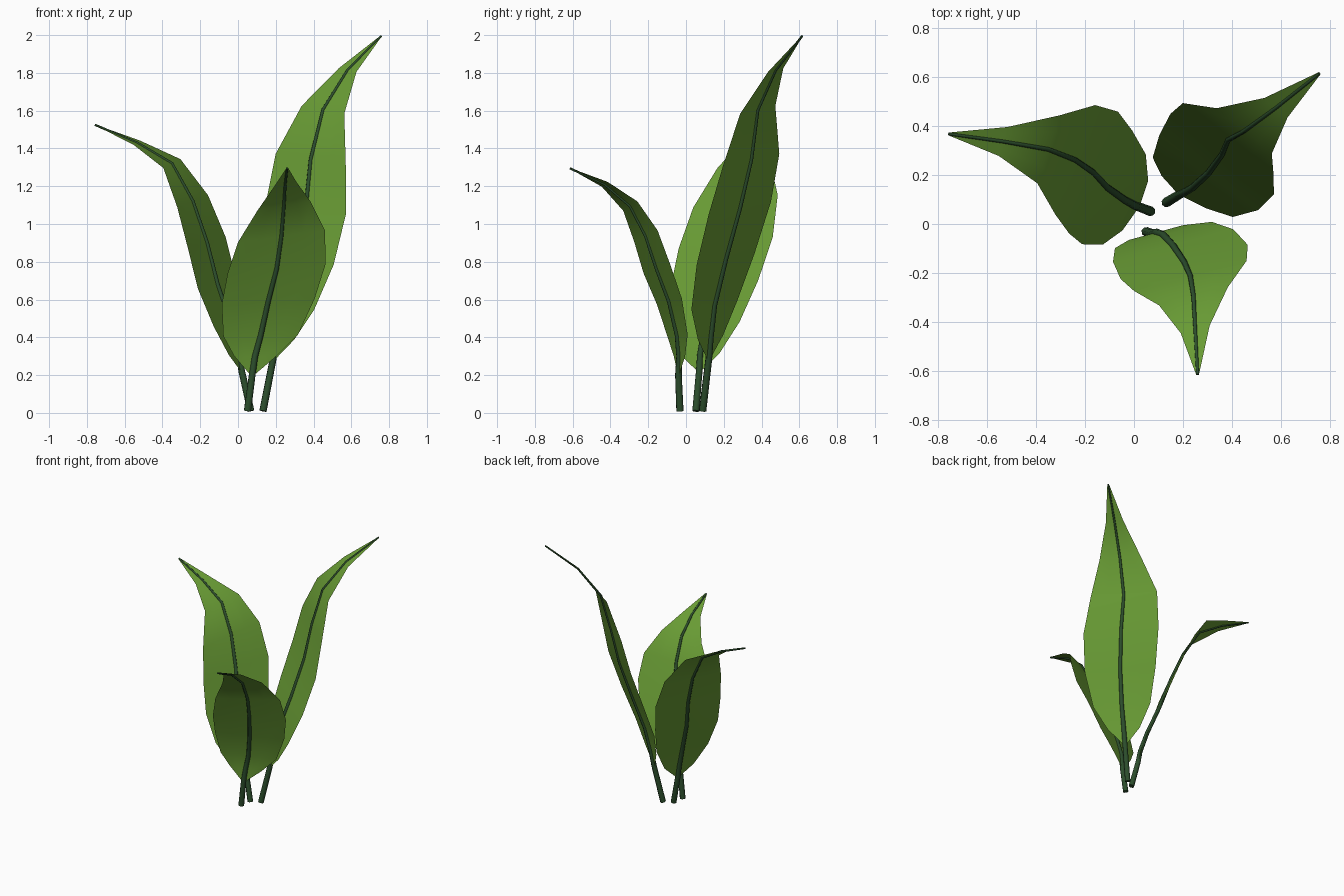
import bpy
from mathutils import Vector

if "Cube" in bpy.data.objects:
    bpy.data.objects.remove(bpy.data.objects["Cube"])


def material(name, rgb):
    m = bpy.data.materials.new(name)
    m.diffuse_color = (*rgb, 1)
    m.use_nodes = True
    m.node_tree.nodes["Principled BSDF"].inputs["Base Color"].default_value = m.diffuse_color
    return m


leaf_mat = material("leaf_green", (0.14, 0.33, 0.035))
rib_mat = material("rib_green", (0.025, 0.075, 0.025))

# Blade width at each row, from blade base to tip (shared by all leaves)
WIDTHS = [0.02, 0.23, 0.41, 0.51, 0.54, 0.48, 0.295, 0.125, 0.012]


def blade(name, rows, side_low, side_high):
    """Flat-section leaf sheet swept along its midrib."""
    a, b = Vector(side_low).normalized(), Vector(side_high).normalized()
    cols = (-0.5, -0.25, 0, 0.25, 0.5)
    n = len(cols)
    verts, faces = [], []
    for i, (p, w) in enumerate(zip(rows, WIDTHS)):
        side = a.lerp(b, i / (len(rows) - 1)).normalized()
        verts += [Vector(p) + side * w * c for c in cols]
    for i in range(len(rows) - 1):
        for j in range(n - 1):
            k = i * n + j
            faces.append((k, k + 1, k + n + 1, k + n))
    me = bpy.data.meshes.new(name)
    me.from_pydata(verts, [], faces)
    me.polygons.foreach_set("use_smooth", [True] * len(faces))
    me.materials.append(leaf_mat)
    ob = bpy.data.objects.new(name, me)
    bpy.context.collection.objects.link(ob)


def rib(name, points):
    """Tapered round stem that continues as the midrib."""
    cu = bpy.data.curves.new(name, "CURVE")
    cu.dimensions = "3D"
    cu.bevel_depth = 0.02
    cu.bevel_resolution = 2
    cu.use_fill_caps = True
    sp = cu.splines.new("POLY")
    sp.points.add(len(points) - 1)
    for i, (pt, p) in enumerate(zip(sp.points, points)):
        pt.co = (*p, 1)
        pt.radius = 1 - 0.7 * i / (len(points) - 1)
    sp.use_smooth = True
    cu.materials.append(rib_mat)
    ob = bpy.data.objects.new(name, cu)
    bpy.context.collection.objects.link(ob)
    bpy.ops.object.select_all(action="DESELECT")
    ob.select_set(True)
    bpy.context.view_layer.objects.active = ob
    bpy.ops.object.convert(target="MESH")


# name: stem foot, midrib rows, sideways direction at base and tip
LEAVES = {
    "tall_leaf": ((0.132, 0.088, 0.01),
                  [(0.185, 0.12, 0.28), (0.205, 0.13, 0.40), (0.24, 0.15, 0.57),
                   (0.305, 0.21, 0.815), (0.36, 0.285, 1.085), (0.385, 0.345, 1.34),
                   (0.45, 0.38, 1.605), (0.58, 0.475, 1.815), (0.757, 0.615, 1.995)],
                  (0.81, -0.57, -0.1), (0.75, -0.65, -0.15)),
    "left_leaf": ((0.068, 0.052, 0.01),
                  [(0.02, 0.07, 0.22), (0.005, 0.075, 0.31), (-0.04, 0.10, 0.47),
                   (-0.11, 0.15, 0.68), (-0.165, 0.21, 0.90), (-0.24, 0.262, 1.12),
                   (-0.35, 0.305, 1.32), (-0.535, 0.337, 1.43), (-0.757, 0.368, 1.525)],
                  (0.48, 0.86, 0.02), (0.24, 0.94, 0.2)),
    "front_leaf": ((0.05, -0.032, 0.01),
                   [(0.075, -0.04, 0.20), (0.09, -0.035, 0.30), (0.12, -0.045, 0.41),
                    (0.16, -0.088, 0.59), (0.205, -0.155, 0.765), (0.23, -0.212, 0.935),
                    (0.243, -0.295, 1.095), (0.25, -0.43, 1.21), (0.26, -0.615, 1.295)],
                   (0.95, 0.26, -0.05), (0.95, 0.25, 0.24)),
}

for name, (foot, rows, low, high) in LEAVES.items():
    blade(name + "_blade", rows, low, high)
    rib(name + "_stem", [foot] + rows)
